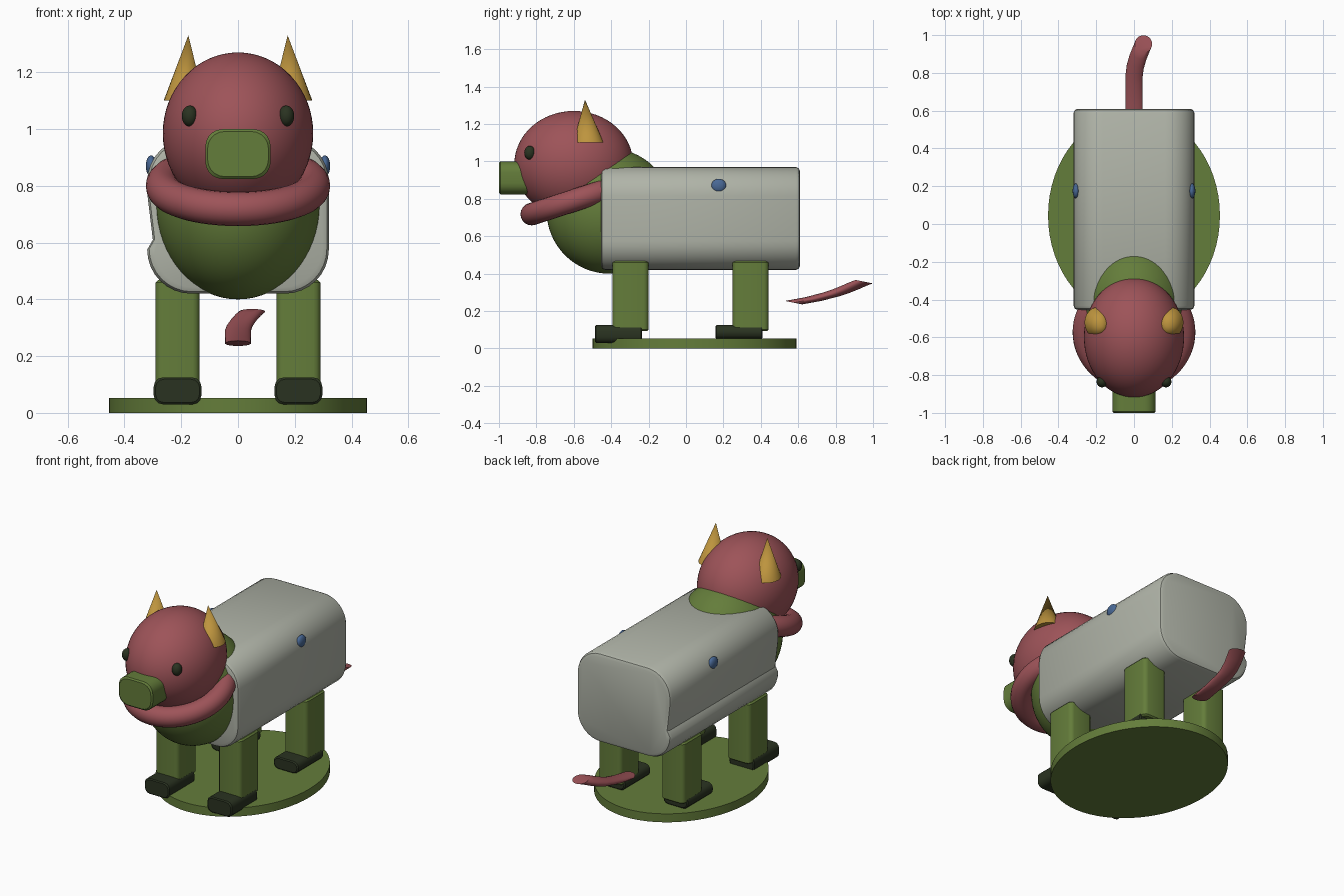
import bpy, bmesh, math
from mathutils import Vector, Matrix

if "Cube" in bpy.data.objects:
    bpy.data.objects.remove(bpy.data.objects["Cube"])


def mat(name, r, g, b):
    m = bpy.data.materials.new(name)
    m.diffuse_color = [(c / 255) ** 2.2 for c in (r, g, b)] + [1]
    m.use_nodes = True
    m.node_tree.nodes["Principled BSDF"].inputs["Base Color"].default_value = m.diffuse_color
    return m


GREEN = mat("moss green", 100, 124, 61)
RED = mat("dusty red", 156, 84, 89)
GREY = mat("pale grey", 174, 178, 166)
GOLD = mat("gold", 188, 147, 64)
DARK = mat("dark olive", 46, 54, 38)
BLUE = mat("slate blue", 74, 104, 148)


def finish(name, bm, material, angle=35):
    bmesh.ops.recalc_face_normals(bm, faces=bm.faces)
    me = bpy.data.meshes.new(name)
    bm.to_mesh(me)
    bm.free()
    me.materials.append(material)
    ob = bpy.data.objects.new(name, me)
    bpy.context.collection.objects.link(ob)
    bpy.ops.object.select_all(action='DESELECT')
    ob.select_set(True)
    bpy.context.view_layer.objects.active = ob
    bpy.ops.object.shade_smooth_by_angle(angle=math.radians(angle))
    return ob


def ellipsoid(name, loc, radii, material, seg=48):
    bm = bmesh.new()
    m = Matrix.Translation(loc) @ Matrix.Diagonal((*radii, 1))
    bmesh.ops.create_uvsphere(bm, u_segments=seg, v_segments=seg // 2, radius=1, matrix=m)
    return finish(name, bm, material)


def loft(name, rings, material, angle=35):
    """Skin closed rings of equal length and cap both ends."""
    bm = bmesh.new()
    vs = [[bm.verts.new(p) for p in ring] for ring in rings]
    n = len(vs[0])
    for a, b in zip(vs, vs[1:]):
        for i in range(n):
            bm.faces.new((a[i], a[(i + 1) % n], b[(i + 1) % n], b[i]))
    bm.faces.new(vs[0])
    bm.faces.new(vs[-1])
    return finish(name, bm, material, angle)


def rounded_rect(w, h, r, steps=8):
    """Outline with half sizes w, h, starting at the +x +z corner."""
    pts = []
    for k, (sx, sz) in enumerate(((1, 1), (-1, 1), (-1, -1), (1, -1))):
        for i in range(steps + 1):
            a = math.pi / 2 * (k + i / steps)
            pts.append((sx * (w - r) + r * math.cos(a), sz * (h - r) + r * math.sin(a)))
    return pts


def bar(name, loc, size, axis, r, bevel, material, steps=5):
    """Rounded bar running along y or z, with softened ends."""
    sx, sy, sz = (s / 2 for s in size)
    half, across = (sy, sz) if axis == 'y' else (sz, sy)
    rings = []
    for t, inset in ((-half, bevel), (-half + bevel, 0), (half - bevel, 0), (half, bevel)):
        ring = []
        for u, v in rounded_rect(sx - inset, across - inset, r, steps):
            p = (u, t, v) if axis == 'y' else (u, v, t)
            ring.append(Vector(p) + Vector(loc))
        rings.append(ring)
    return loft(name, rings, material)


# Round base
bm = bmesh.new()
bmesh.ops.create_cone(bm, cap_ends=True, segments=64, radius1=1, radius2=1, depth=0.052,
                      matrix=Matrix.Translation((0, 0.045, 0.026)) @ Matrix.Diagonal((0.455, 0.545, 1, 1)))
finish("base", bm, GREEN)

# Body: rounded box with a shallow crease low on the left side
outline = rounded_rect(0.32, 0.275, 0.155, 8)
outline[18:18] = [(-0.32, 0.08), (-0.30, -0.085)]
rings = []
for y, s in ((-0.455, 0.022), (-0.448, 0.007), (-0.433, 0), (0.588, 0), (0.603, 0.007), (0.61, 0.022)):
    rings.append([(x * (1 - s / 0.32), y, 0.695 + z * (1 - s / 0.275)) for x, z in outline])
loft("body", rings, GREY)

# Chest and head
ellipsoid("chest", (0, -0.41, 0.735), (0.29, 0.335, 0.335), GREEN, 64)
ellipsoid("head", (0, -0.60, 0.985), (0.265, 0.318, 0.285), RED, 64)
bar("snout", (0, -0.88, 0.912), (0.23, 0.24, 0.175), 'y', 0.06, 0.008, GREEN)

# Collar: tilted ring
bm = bmesh.new()
M = Matrix.Translation((0, -0.573, 0.80)) @ Matrix.Rotation(math.radians(18), 4, 'X')
N, K, R, r = 64, 20, 0.265, 0.06
grid = []
for i in range(N):
    a = 2 * math.pi * i / N
    row = []
    for j in range(K):
        b = 2 * math.pi * j / K
        d = R + r * math.cos(b)
        row.append(bm.verts.new(M @ Vector((d * math.cos(a), d * math.sin(a), r * math.sin(b)))))
    grid.append(row)
for i in range(N):
    for j in range(K):
        p, q = grid[i], grid[(i + 1) % N]
        bm.faces.new((p[j], q[j], q[(j + 1) % K], p[(j + 1) % K]))
finish("collar", bm, RED)

# Mirrored parts: eyes, ears, side dots, legs and feet
for side, s in (("left", -1), ("right", 1)):
    ellipsoid(side + "_eye", (s * 0.17, -0.835, 1.046), (0.028, 0.03, 0.037), DARK, 24)
    ellipsoid(side + "_side_dot", (s * 0.306, 0.175, 0.87), (0.019, 0.04, 0.037), BLUE, 24)

    bm = bmesh.new()
    tip = bm.verts.new((s * 0.175, -0.54, 1.33))
    ring = [bm.verts.new((s * 0.19 + 0.072 * math.cos(2 * math.pi * i / 24),
                          -0.522 + 0.082 * math.sin(2 * math.pi * i / 24), 1.10)) for i in range(24)]
    for i in range(24):
        bm.faces.new((ring[i], ring[(i + 1) % 24], tip))
    bm.faces.new(ring)
    finish(side + "_ear", bm, GOLD)

    for end, y, foot_y, low in (("front", -0.297, -0.36, 0.03), ("rear", 0.345, 0.283, 0.052)):
        x = s * 0.213
        bar(f"{end}_{side}_leg", (x, y, 0.28), (0.155, 0.192, 0.375), 'z', 0.025, 0.008, GREEN, 3)
        bar(f"{end}_{side}_foot", (x, foot_y, (low + 0.125) / 2), (0.168, 0.252, 0.125 - low),
            'y', 0.032, 0.006, DARK, 3)

# Tail: tilted discs skinned along a bent path
rings = []
for x, y, z in ((0, 0.575, 0.245), (0, 0.68, 0.264), (0, 0.78, 0.29), (0.006, 0.83, 0.307),
                (0.02, 0.88, 0.327), (0.036, 0.92, 0.345), (0.05, 0.953, 0.357)):
    ring = []
    for i in range(24):
        a = 2 * math.pi * i / 24
        dy = 0.046 * math.sin(a)
        ring.append((x + 0.046 * math.cos(a), y + dy, z - 0.2 * dy))
    rings.append(ring)
loft("tail", rings, RED)
